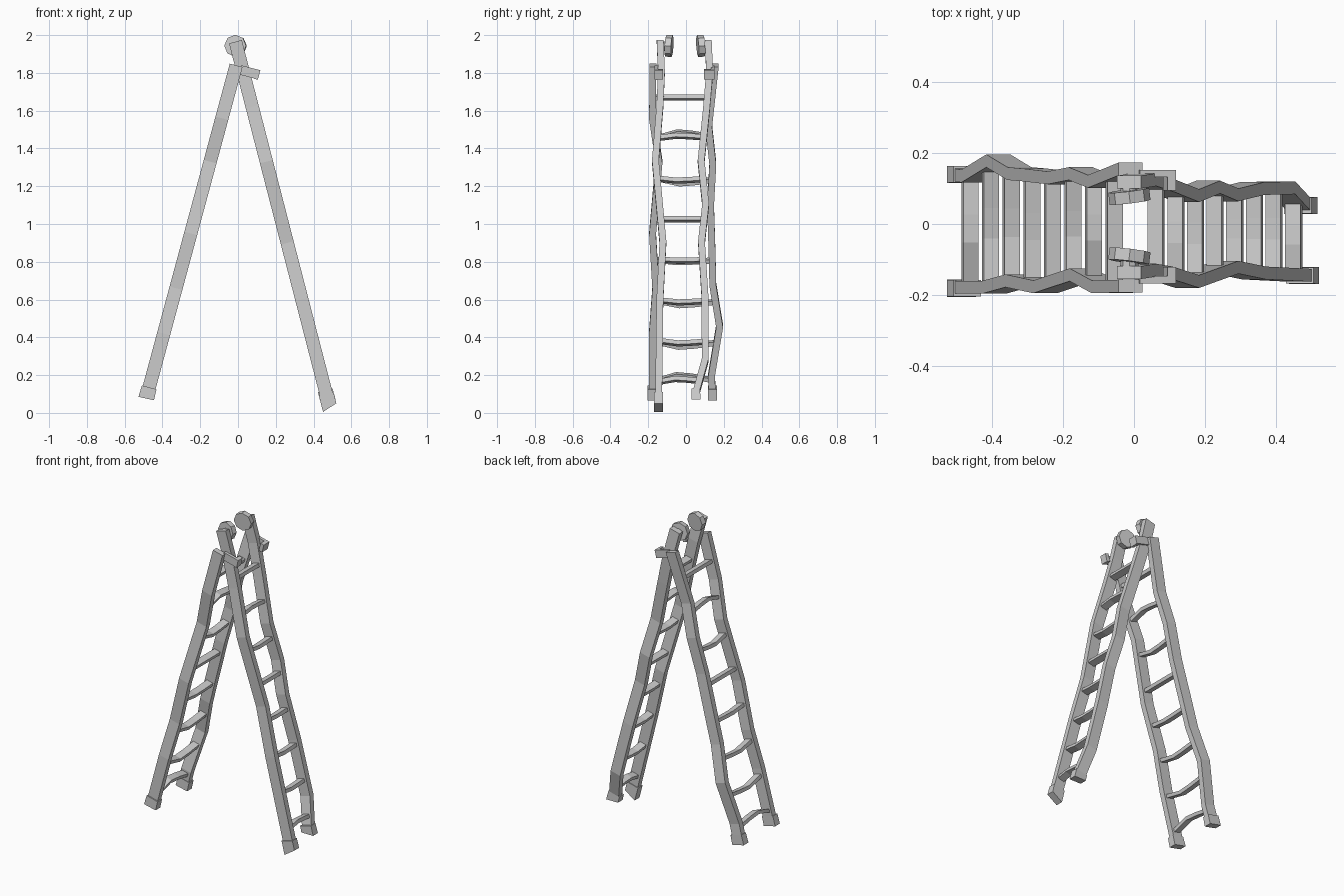
import bpy, math
from mathutils import Vector

if "Cube" in bpy.data.objects:
    bpy.data.objects.remove(bpy.data.objects["Cube"])

LEAN = math.atan(0.265)


def mesh_object(name, verts, faces):
    me = bpy.data.meshes.new(name)
    me.from_pydata(verts, [], faces)
    me.update()
    ob = bpy.data.objects.new(name, me)
    bpy.context.collection.objects.link(ob)
    return ob


def loft(name, rings):
    # skin a chain of four-cornered sections
    verts = [v for r in rings for v in r]
    faces = [(3, 2, 1, 0)]
    for i in range(len(rings) - 1):
        a = i * 4
        for j in range(4):
            k = (j + 1) % 4
            faces.append((a + j, a + k, a + 4 + k, a + 4 + j))
    n = len(verts)
    faces.append((n - 4, n - 3, n - 2, n - 1))
    ob = mesh_object(name, verts, faces)
    import bmesh
    bm = bmesh.new()
    bm.from_mesh(ob.data)
    bmesh.ops.recalc_face_normals(bm, faces=bm.faces)
    bm.to_mesh(ob.data)
    bm.free()
    return ob


def leg_x(side, z):
    # centre line of each leaning ladder half
    return -0.485 + (z - 0.08) * 0.27 if side < 0 else 0.485 - (z - 0.03) * 0.2577


def section(side, z, y, depth, thick, tilt=None):
    t = side * LEAN if tilt is None else tilt
    c = Vector((leg_x(side, z), y, z))
    u = Vector((math.cos(t), 0, math.sin(t))) * depth / 2
    w = Vector((0, thick / 2, 0))
    return [c - u - w, c + u - w, c + u + w, c - u + w]


def y_at(path, z):
    for (z0, y0), (z1, y1) in zip(path, path[1:]):
        if z <= z1:
            return y0 + (y1 - y0) * (z - z0) / (z1 - z0)
    return path[-1][1]


# wobbly rail paths as (height, y)
left_front = [(0.09, -.178), (0.42, -.178), (0.66, -.16), (0.95, -.177),
              (1.33, -.143), (1.56, -.177), (1.84, -.175)]
left_back = [(0.09, .14), (0.2, .135), (0.46, .178), (0.68, .142), (0.85, .138),
             (1.1, .13), (1.32, .142), (1.52, .12), (1.84, .155)]
right_front = [(0.06, -.145), (0.6, -.138), (0.9, -.122), (1.33, -.162),
               (1.62, -.138), (1.8, -.13), (1.965, -.137)]
right_back = [(0.1, .052), (0.28, .102), (0.62, .1), (0.9, .082), (1.1, .104),
              (1.33, .08), (1.6, .108), (1.8, .125), (1.965, .118)]

for side, label, rails in ((-1, "left", (left_front, left_back)),
                           (1, "right", (right_front, right_back))):
    for where, path in zip(("front", "back"), rails):
        loft(f"{label}_{where}_rail",
             [section(side, z, y, 0.07, 0.036) for z, y in path])

    # rungs, each slightly kinked
    for i in range(8):
        z = 0.165 + 0.215 * i
        kink = (0.035, -0.03, -0.025, -0.012, 0.0, -0.025, 0.03, 0.0)[i]
        if side > 0:
            kink *= 0.4
        y0, y1 = (y_at(p, z) for p in rails)
        rings = []
        for f, k in ((0.02, 0), (0.4, 1), (0.65, 0.8), (0.98, 0.3)):
            c = Vector((leg_x(side, z), y0 + (y1 - y0) * f, z + kink * k))
            t = side * LEAN
            u = Vector((math.cos(t), 0, math.sin(t))) * 0.022
            n = Vector((-math.sin(t), 0, math.cos(t))) * 0.011
            rings.append([c - u - n, c + u - n, c + u + n, c - u + n])
        loft(f"{label}_rung_{i + 1}", rings)

# feet: (label, side, y, bottom height, top height, bottom tilt)
for name, side, y, zb, zt, tilt in (
        ("left_front_foot", -1, -.181, .076, .135, -.22),
        ("left_back_foot", -1, .14, .076, .135, -.22),
        ("right_front_foot", 1, -.145, .028, .1, .58),
        ("right_back_foot", 1, .052, .07, .12, .0)):
    loft(name, [section(side, zb, y, 0.084, 0.048, tilt),
                section(side, zt, y, 0.08, 0.046)])

# top discs and side hooks
for name, s, y, py, hy in (("front", -1, -.09, -.157, -.143),
                           ("back", 1, .078, .142, .117)):
    bpy.ops.mesh.primitive_cylinder_add(vertices=8, radius=0.058, depth=0.034,
                                        location=(-0.013, y, 1.943),
                                        rotation=(math.pi / 2 + s * 0.06, 0, s * 0.12))
    disc = bpy.context.object
    disc.name = name + "_top_disc"
    bpy.ops.mesh.primitive_cylinder_add(vertices=8, radius=0.025, depth=0.06,
                                        location=(-0.013, y + s * 0.025, 1.94),
                                        rotation=(math.pi / 2, 0, 0))
    bpy.context.object.name = name + "_disc_pin"
    for part, x, z, yy, dim in (("plate", .061, 1.803, py, (.105, .02, .05)),
                                ("tip", .1, 1.792, hy, (.024, .045, .052))):
        bpy.ops.mesh.primitive_cube_add(size=1, location=(x, yy, z), rotation=(0, 0.25, 0))
        hook = bpy.context.object
        hook.name = f"{name}_hook_{part}"
        hook.scale = dim
